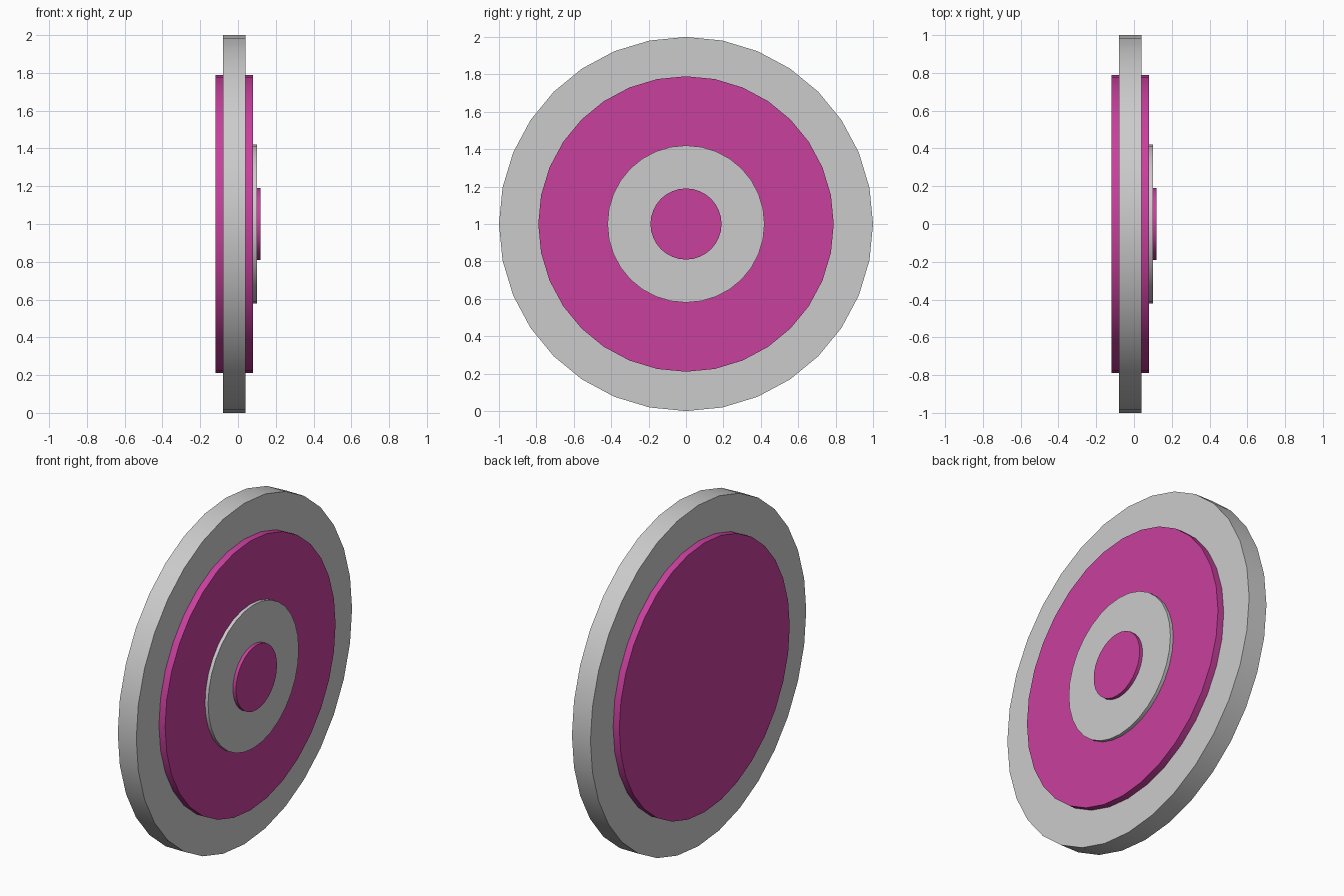
import bpy
import math

if "Cube" in bpy.data.objects:
    bpy.data.objects.remove(bpy.data.objects["Cube"])

pink = bpy.data.materials.new("pink")
pink.diffuse_color = (0.58, 0.05, 0.34, 1.0)
pink.use_nodes = True
pink.node_tree.nodes["Principled BSDF"].inputs["Base Color"].default_value = pink.diffuse_color


def disc(name, radius, x_back, x_front, mat=None):
    """32-sided disc standing upright, with its axis along x."""
    bpy.ops.mesh.primitive_cylinder_add(
        vertices=32, radius=radius, depth=x_front - x_back,
        location=((x_back + x_front) / 2, 0, 1),
        rotation=(0, math.pi / 2, 0))
    ob = bpy.context.object
    ob.name = name
    if mat:
        ob.data.materials.append(mat)
    bpy.ops.object.shade_smooth_by_angle(angle=math.radians(30))
    return ob


# Wide rim, thick plate through it, then two raised discs on the face
disc("outer_rim", 1.0, -0.08, 0.04)
disc("main_plate", 0.79, -0.12, 0.08, pink)
disc("inner_ring", 0.42, 0.04, 0.10)
disc("centre_spot", 0.19, 0.06, 0.12, pink)
